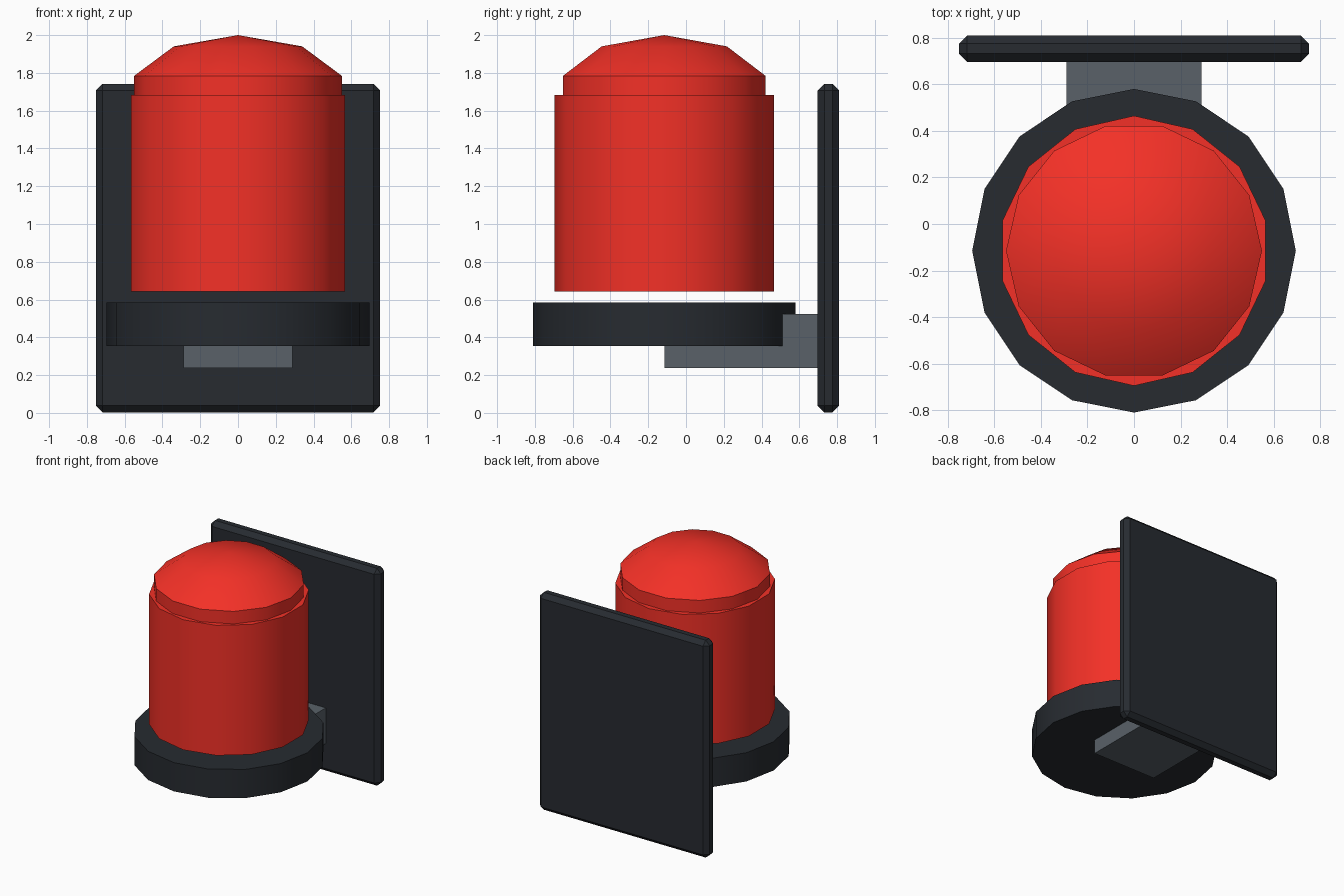
import bpy, math

if "Cube" in bpy.data.objects:
    bpy.data.objects.remove(bpy.data.objects["Cube"])

CY = -0.115  # lamp axis


def material(name, color):
    m = bpy.data.materials.new(name)
    m.diffuse_color = (*color, 1)
    m.use_nodes = True
    m.node_tree.nodes["Principled BSDF"].inputs["Base Color"].default_value = m.diffuse_color
    return m


dark = material("dark_metal", (0.02, 0.024, 0.03))
grey = material("grey_metal", (0.1, 0.12, 0.14))
red = material("red_glass", (0.9, 0.03, 0.02))


def finish(name, mat, smooth=False):
    ob = bpy.context.object
    ob.name = name
    ob.data.materials.append(mat)
    bpy.ops.object.transform_apply(location=False, rotation=True, scale=True)
    if smooth:
        bpy.ops.object.shade_smooth_by_angle(angle=math.radians(40))
    return ob


def box(name, lo, hi, mat):
    bpy.ops.mesh.primitive_cube_add(size=1, location=[(a + b) / 2 for a, b in zip(lo, hi)])
    bpy.context.object.scale = [b - a for a, b in zip(lo, hi)]
    return finish(name, mat)


def drum(name, sides, radius, z0, z1, mat):
    bpy.ops.mesh.primitive_cylinder_add(vertices=sides, radius=radius, depth=z1 - z0,
                                        location=(0, CY, (z0 + z1) / 2))
    return finish(name, mat, True)


# Wall plate with chamfered edges
plate = box("wall_plate", (-0.752, 0.697, 0.003), (0.752, 0.81, 1.742), dark)
bevel = plate.modifiers.new("chamfer", "BEVEL")
bevel.width = 0.035
bevel.segments = 1

# Bracket arm from the plate to under the base
box("bracket_arm", (-0.289, CY, 0.238), (0.289, 0.72, 0.524), grey)

# Round base and lens body
drum("lamp_base", 16, 0.695, 0.354, 0.584, dark)
drum("lens_body", 14, 0.58, 0.643, 1.684, red)

# Domed lens cap: flattened low-poly sphere set into the body
bpy.ops.mesh.primitive_uv_sphere_add(segments=14, ring_count=5, radius=0.578,
                                     location=(0, CY, 1.688),
                                     rotation=(0, 0, math.pi / 2))
bpy.context.object.scale.z = 0.312 / 0.578
finish("lens_dome", red, True)
